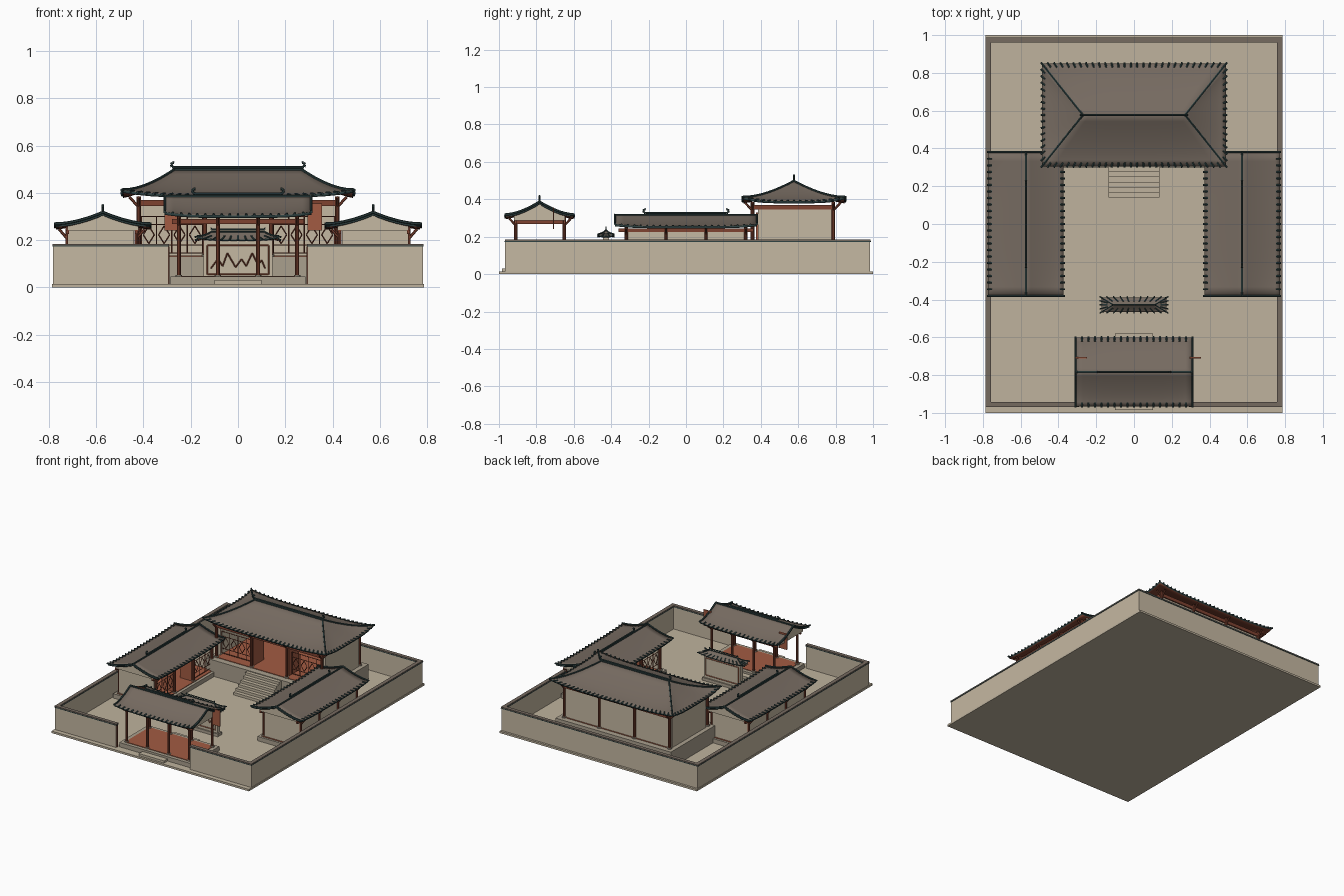
import bpy, bmesh, math
from mathutils import Vector, Matrix

if "Cube" in bpy.data.objects:
    bpy.data.objects.remove(bpy.data.objects["Cube"])


def material(name, col):
    m = bpy.data.materials.new(name)
    m.diffuse_color = (*col, 1)
    m.use_nodes = True
    m.node_tree.nodes["Principled BSDF"].inputs["Base Color"].default_value = m.diffuse_color
    return m


PLASTER = material("plaster beige", (0.56, 0.48, 0.36))
PAVING = material("paving beige", (0.52, 0.45, 0.34))
STONE = material("stone grey", (0.40, 0.35, 0.27))
TILE = material("roof tile brown", (0.18, 0.145, 0.118))
TEAL = material("ridge dark teal", (0.028, 0.055, 0.055))
RED = material("floor red", (0.36, 0.105, 0.055))
WOOD = material("timber dark red", (0.21, 0.055, 0.03))


def finish(name, bm, *mats):
    me = bpy.data.meshes.new(name)
    bm.to_mesh(me)
    bm.free()
    ob = bpy.data.objects.new(name, me)
    bpy.context.collection.objects.link(ob)
    for m in mats:
        me.materials.append(m)
    return ob


def box(name, x0, x1, y0, y1, z0, z1, mat):
    bm = bmesh.new()
    x0, x1 = min(x0, x1), max(x0, x1)
    M = Matrix.Translation(((x0 + x1) / 2, (y0 + y1) / 2, (z0 + z1) / 2)) @ Matrix.Diagonal((x1 - x0, y1 - y0, z1 - z0, 1))
    bmesh.ops.create_cube(bm, size=1, matrix=M)
    return finish(name, bm, mat)


def rods(name, segs, r, mat, sides=6):
    """Straight round bars between pairs of points, in one object."""
    bm = bmesh.new()
    for a, b in segs:
        a, b = Vector(a), Vector(b)
        d = b - a
        M = Matrix.Translation((a + b) / 2) @ d.to_track_quat('Z', 'Y').to_matrix().to_4x4()
        bmesh.ops.create_cone(bm, cap_ends=True, segments=sides, radius1=r, radius2=r, depth=d.length, matrix=M)
    return finish(name, bm, mat)


def chain(pts):
    return list(zip(pts[:-1], pts[1:]))


def roof(name, M, L, W, R, ze, zr, lift, hip, thick=0.012, p=1.4, rr=0.006):
    """Curved roof, ridge along local x; L, W half sizes at the eaves, R half ridge."""
    def pt(end, s, u, t):
        l = L + (R - L) * t if hip else L
        z = ze + (zr - ze) * t ** p + lift * u ** 4 * (1 - t) ** 2
        w = W * (1 - t)
        return M @ (Vector((s * l, u * w, z)) if end else Vector((u * l, s * w, z)))
    nu, nt = 16, 8
    bm = bmesh.new()
    for end in ((0, 1) if hip else (0,)):
        for s in (-1, 1):
            g = [[bm.verts.new(pt(end, s, -1 + 2 * i / nu, j / nt)) for i in range(nu + 1)] for j in range(nt + 1)]
            for j in range(nt):
                for i in range(nu):
                    bm.faces.new((g[j][i], g[j][i + 1], g[j + 1][i + 1], g[j + 1][i]))
    bmesh.ops.remove_doubles(bm, verts=bm.verts, dist=1e-5)
    bm.normal_update()
    for f in bm.faces:
        if f.normal.z < 0:
            f.normal_flip()
        f.smooth = True
    ob = finish(name, bm, TILE, WOOD, TEAL)
    mod = ob.modifiers.new("thickness", 'SOLIDIFY')
    mod.thickness, mod.offset = thick, -1
    mod.material_offset, mod.material_offset_rim = 1, 2
    # eave tile ends
    segs = []
    for end in ((0, 1) if hip else (0,)):
        n = max(4, round((W if end else L) * 2 / 0.034))
        for s in (-1, 1):
            for i in range(n + 1):
                u = -1 + 2 * i / n
                a, b = pt(end, s, u, 0), pt(end, s, u, 0.02 / W)
                segs.append((a + (a - b) * 0.3, b))
    rods(name + "_tile_ends", segs, rr, TEAL)
    # hip or verge ridges
    segs = []
    for sx in (-1, 1):
        for sy in (-1, 1):
            segs += chain([pt(0, sy, sx, j / nt) + Vector((0, 0, 0.002)) for j in range(nt + 1)])
    rods(name + "_hip_ridges", segs, rr, TEAL)
    # main ridge with curled ends
    box_pts = [M @ Vector((x, 0, zr + 0.010)) for x in (-R, R)]
    segs = [tuple(box_pts), (M @ Vector((-L if not hip else -R, 0, zr)), M @ Vector((L if not hip else R, 0, zr)))]
    k = min(1, W / 0.15)
    for s in (-1, 1):
        segs += chain([M @ Vector((s * (R + dx * k), 0, zr + 0.010 + dz * k)) for dx, dz in
                       ((0, 0), (0.009, 0.003), (0.013, 0.012), (0.008, 0.021), (0, 0.020))])
    rods(name + "_main_ridge", segs, rr, TEAL)
    # plaster gable ends
    if not hip:
        for s in (-1, 1):
            bm = bmesh.new()
            prof = [(sy * W * (1 - t), ze + (zr - ze) * t ** p - 0.006)
                    for sy, ts in ((-1, range(2, 9)), (1, range(7, 1, -1))) for t in [q / 8 for q in ts]]
            prof = [(-W * 0.75, ze - 0.018)] + prof + [(W * 0.75, ze - 0.018)]
            bm.faces.new([bm.verts.new(M @ Vector((s * (L - 0.02), y, z))) for y, z in prof])
            finish(name + "_gable", bm, PLASTER)


def columns(name, pts, z0, z1, r=0.009):
    rods(name, [((x, y, z0), (x, y, z1)) for x, y in pts], r, WOOD, 10)
    rods(name + "_stone_feet", [((x, y, z0), (x, y, z0 + 0.008)) for x, y in pts], r * 1.6, STONE, 10)


def lattice(name, a, b, z0, z1, n):
    """Open timber lattice between plan points a and b, with diamonds."""
    a, b = Vector((*a, 0)), Vector((*b, 0))
    P = lambda u, v: a.lerp(b, u) + Vector((0, 0, z0 + (z1 - z0) * v))
    segs = [(P(0, v), P(1, v)) for v in (0, 0.22, 0.78, 1)]
    segs += [(P(i / n, 0), P(i / n, 1)) for i in range(n + 1)]
    for i in range(n):
        c, h = (i + 0.5) / n, 0.36 / n
        q = [P(c - h, 0.5), P(c, 0.74), P(c + h, 0.5), P(c, 0.26)]
        segs += chain(q + q[:1])
    rods(name, segs, 0.0028, WOOD, 4)


# ground slab and outer wall
box("ground_slab", -0.787, 0.787, -1, 1, 0, 0.014, PAVING)
walls = [(-0.783, -0.76, -0.967, 0.985), (0.76, 0.783, -0.967, 0.985), (-0.783, 0.783, 0.963, 0.985),
         (-0.783, -0.295, -0.967, -0.945), (0.295, 0.783, -0.967, -0.945)]
for x0, x1, y0, y1 in walls:
    box("outer_wall", x0, x1, y0, y1, 0.014, 0.172, PLASTER)
    box("wall_cap_edge", x0 - 0.003, x1 + 0.003, y0 - 0.003, y1 + 0.003, 0.172, 0.177, TEAL)
    box("wall_cap", x0 - 0.002, x1 + 0.002, y0 - 0.002, y1 + 0.002, 0.177, 0.184, TILE)

# main hall
box("main_platform", -0.46, 0.46, 0.30, 0.83, 0.012, 0.13, STONE)
box("main_floor", -0.42, 0.42, 0.345, 0.79, 0.13, 0.134, RED)
for i in range(6):
    box("main_step", -0.135, 0.135, 0.14 + i * 0.027, 0.31, 0.012, 0.014 + (i + 1) * 0.0185, PAVING)
box("main_back_wall", -0.42, 0.42, 0.765, 0.785, 0.13, 0.345, PLASTER)
cols = [(x, y) for x in (-0.42, -0.14, 0.14, 0.42) for y in (0.355, 0.787)]
columns("main_columns", cols, 0.13, 0.385, 0.010)
for y in (0.355, 0.787):
    box("main_beam", -0.43, 0.43, y - 0.007, y + 0.007, 0.345, 0.37, WOOD)
for s in (-1, 1):
    box("main_side_wall", s * 0.41, s * 0.428, 0.385, 0.765, 0.13, 0.345, PLASTER)
    box("main_side_beam", s * 0.413, s * 0.427, 0.355, 0.787, 0.345, 0.37, WOOD)
    lattice("main_window", (s * 0.15, 0.40), (s * 0.41, 0.40), 0.145, 0.30, 4)
    box("main_door_leaf", s * 0.137, s * 0.143, 0.375, 0.49, 0.134, 0.33, RED)
rods("main_brackets", [((x, y, 0.34), (x + dx, y + dy, 0.382)) for x, y in cols
                       for dx, dy in ((0, math.copysign(0.04, y - 0.57)), (math.copysign(0.04, x) if abs(x) > 0.4 else 0, 0.001))],
     0.006, WOOD)
roof("main_roof", Matrix.Translation((0, 0.577, 0)), 0.488, 0.272, 0.27, 0.39, 0.497, 0.022, True)

# side halls
for s in (-1, 1):
    box("side_platform", s * 0.40, s * 0.75, -0.35, 0.35, 0.012, 0.045, STONE)
    box("side_floor", s * 0.42, s * 0.73, -0.335, 0.335, 0.045, 0.049, RED)
    box("side_back_wall", s * 0.705, s * 0.722, -0.32, 0.32, 0.045, 0.245, PLASTER)
    for y in (-0.32, 0.32):
        box("side_end_wall", s * 0.44, s * 0.72, y - 0.008, y + 0.008, 0.045, 0.255, PLASTER)
    ys = (-0.32, -0.107, 0.107, 0.32)
    cols = [(s * x, y) for x in (0.43, 0.722) for y in ys]
    columns("side_columns", cols, 0.045, 0.255)
    for x in (0.43, 0.722):
        box("side_beam", s * (x - 0.006), s * (x + 0.006), -0.36, 0.36, 0.225, 0.243, WOOD)
    for y0 in (-0.31, 0.117):
        lattice("side_window", (s * 0.435, y0), (s * 0.435, y0 + 0.193), 0.06, 0.215, 3)
    for y in (-0.1, 0.1):
        box("side_door_leaf", s * 0.44, s * 0.53, y - 0.003, y + 0.003, 0.049, 0.215, RED)
    rods("side_brackets", [((x, y, 0.205), (x + math.copysign(0.035, abs(x) - 0.57) * s, y, 0.246)) for x, y in cols],
         0.006, WOOD)
    M = Matrix.Translation((s * 0.572, 0, 0)) @ Matrix.Rotation(math.pi / 2, 4, 'Z')
    roof("side_roof", M, 0.38, 0.2, 0.215, 0.256, 0.316, 0.012, False)

# gatehouse
box("gate_platform", -0.285, 0.285, -0.945, -0.62, 0.012, 0.045, STONE)
box("gate_floor", -0.255, 0.255, -0.92, -0.645, 0.045, 0.049, RED)
box("gate_front_step", -0.1, 0.1, -0.985, -0.94, 0.012, 0.03, PAVING)
box("gate_rear_step", -0.1, 0.1, -0.62, -0.58, 0.012, 0.03, PAVING)
cols = [(x, y) for x in (-0.25, -0.085, 0.085, 0.25) for y in (-0.91, -0.65)]
columns("gate_columns", cols, 0.045, 0.305)
for y in (-0.91, -0.65):
    box("gate_beam", -0.28, 0.28, y - 0.006, y + 0.006, 0.268, 0.29, WOOD)
for s in (-1, 1):
    box("gate_side_beam", s * 0.244, s * 0.256, -0.91, -0.65, 0.268, 0.29, WOOD)
    rods("wall_end_post", [((s * 0.295, -0.956, 0.014), (s * 0.295, -0.956, 0.172))], 0.005, WOOD)
for x0, x1 in ((-0.31, -0.25), (0.295, 0.355)):
    box("gate_leaf", x0, x1, -0.712, -0.705, 0.24, 0.355, RED)
rods("gate_brackets", [((x, y, 0.26), (x, y + math.copysign(0.035, y + 0.78), 0.298)) for x, y in cols], 0.006, WOOD)
roof("gate_roof", Matrix.Translation((0, -0.783, 0)), 0.31, 0.182, 0.18, 0.305, 0.386, 0.014, False)

# screen wall behind the gate
box("screen_base", -0.155, 0.155, -0.452, -0.404, 0.012, 0.035, STONE)
box("screen_wall", -0.145, 0.145, -0.443, -0.413, 0.035, 0.2, PLASTER)
for y in (-0.444, -0.412):
    fr = [(-0.13, y, 0.055), (-0.13, y, 0.178), (0.13, y, 0.178), (0.13, y, 0.055), (-0.13, y, 0.055)]
    rods("screen_frame", chain(fr), 0.003, RED, 4)
zig = [(-0.115, 0.08), (-0.085, 0.12), (-0.065, 0.09), (-0.045, 0.145), (-0.01, 0.085), (0.015, 0.12),
       (0.035, 0.09), (0.06, 0.145), (0.085, 0.095), (0.1, 0.115), (0.115, 0.08)]
rods("screen_mountain_relief", chain([(x, -0.444, z) for x, z in zig]), 0.003, WOOD, 4)
roof("screen_roof", Matrix.Translation((0, -0.428, 0)), 0.172, 0.038, 0.11, 0.203, 0.235, 0.012, True, 0.008, 1.2, 0.004)
